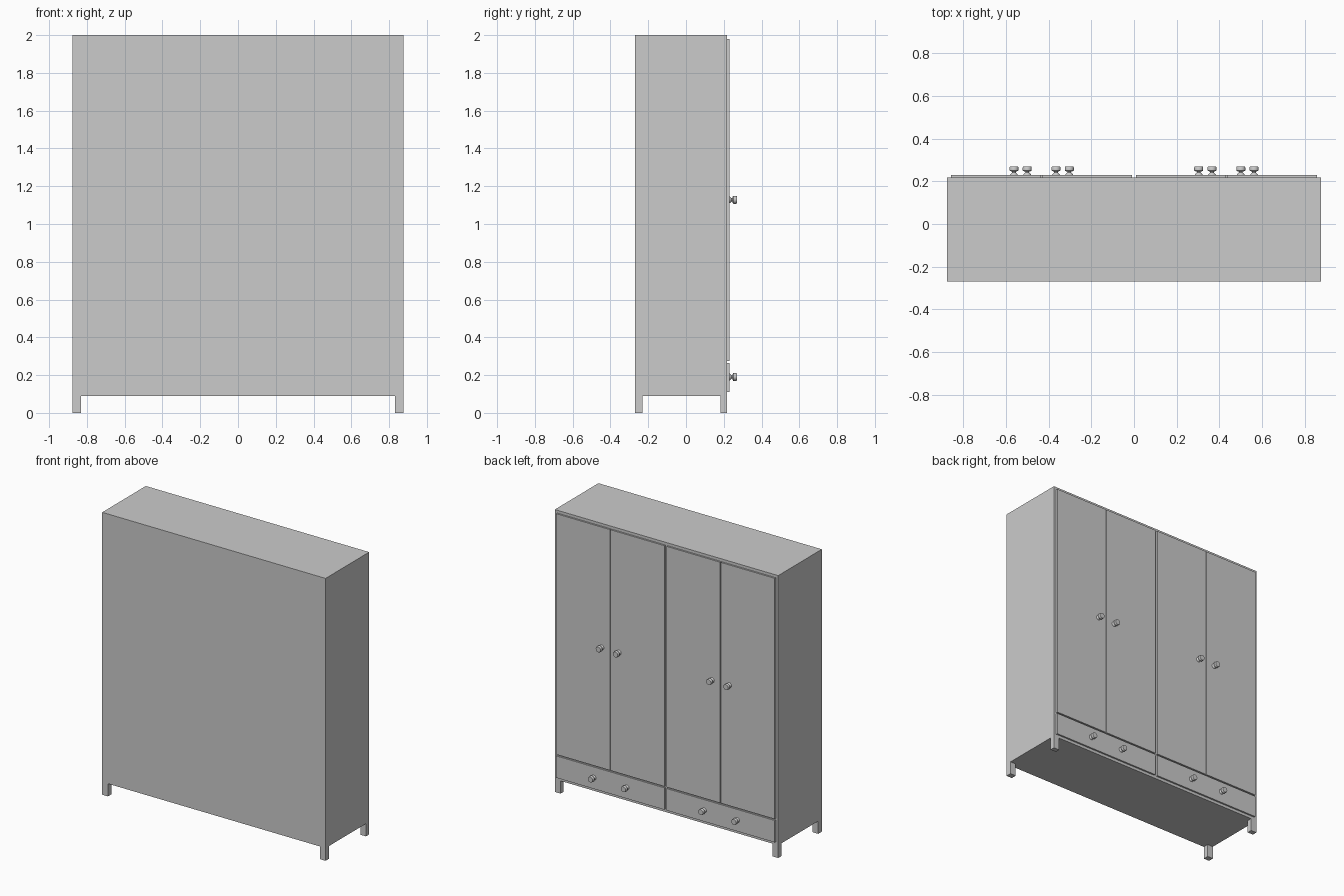
import bpy, bmesh, math
from mathutils import Matrix

if "Cube" in bpy.data.objects:
    bpy.data.objects.remove(bpy.data.objects["Cube"])


def box(name, x0, x1, y0, y1, z0, z1):
    bm = bmesh.new()
    bmesh.ops.create_cube(bm, size=1)
    for v in bm.verts:
        v.co = ((x0 + x1) / 2 + v.co.x * (x1 - x0),
                (y0 + y1) / 2 + v.co.y * (y1 - y0),
                (z0 + z1) / 2 + v.co.z * (z1 - z0))
    return finish(name, bm)


def finish(name, bm):
    me = bpy.data.meshes.new(name)
    bm.to_mesh(me)
    bm.free()
    ob = bpy.data.objects.new(name, me)
    bpy.context.collection.objects.link(ob)
    return ob


# Turned knob profile: (radius, distance out from the panel)
KNOB = [(0.018, 0), (0.017, 0.003), (0.009, 0.011), (0.009, 0.015), (0.018, 0.018),
        (0.021, 0.021), (0.021, 0.035), (0.019, 0.039)]


def knob(name, x, y, z, sides=16):
    bm = bmesh.new()
    rings = [[bm.verts.new((x + r * math.cos(a), y + d, z + r * math.sin(a)))
              for a in (2 * math.pi * i / sides for i in range(sides))]
             for r, d in KNOB]
    for a, b in zip(rings, rings[1:]):
        for i in range(sides):
            j = (i + 1) % sides
            bm.faces.new((a[i], a[j], b[j], b[i]))
    bm.faces.new(rings[0])
    bm.faces.new(rings[-1])
    bmesh.ops.recalc_face_normals(bm, faces=bm.faces)
    ob = finish(name, bm)
    bpy.ops.object.select_all(action='DESELECT')
    ob.select_set(True)
    bpy.context.view_layer.objects.active = ob
    bpy.ops.object.shade_smooth_by_angle(angle=math.radians(30))


W, BACK, FACE, PANEL = 0.875, -0.27, 0.218, 0.23

# Cabinet body
box("cabinet_body", -W, W, BACK, FACE, 0.09, 2.0)

for s, side in ((-1, "left"), (1, "right")):
    def span(a, b):
        return sorted((s * a, s * b))

    # Legs
    box(f"{side}_leg_a", *span(W - 0.045, W), BACK, BACK + 0.04, 0, 0.09)
    box(f"{side}_leg_b", *span(W - 0.045, W), FACE - 0.035, FACE, 0, 0.09)

    # Pair of doors with knobs
    box(f"{side}_inner_door", *span(0.009, 0.429), FACE, PANEL, 0.275, 1.98)
    box(f"{side}_outer_door", *span(0.436, 0.856), FACE, PANEL, 0.275, 1.98)
    knob(f"{side}_inner_door_knob", s * 0.365, PANEL, 1.128)
    knob(f"{side}_outer_door_knob", s * 0.5, PANEL, 1.128)

    # Drawer with knobs
    box(f"{side}_drawer", *span(0.009, 0.856), FACE, PANEL, 0.11, 0.265)
    knob(f"{side}_drawer_knob_a", s * 0.303, PANEL, 0.19)
    knob(f"{side}_drawer_knob_b", s * 0.562, PANEL, 0.19)
